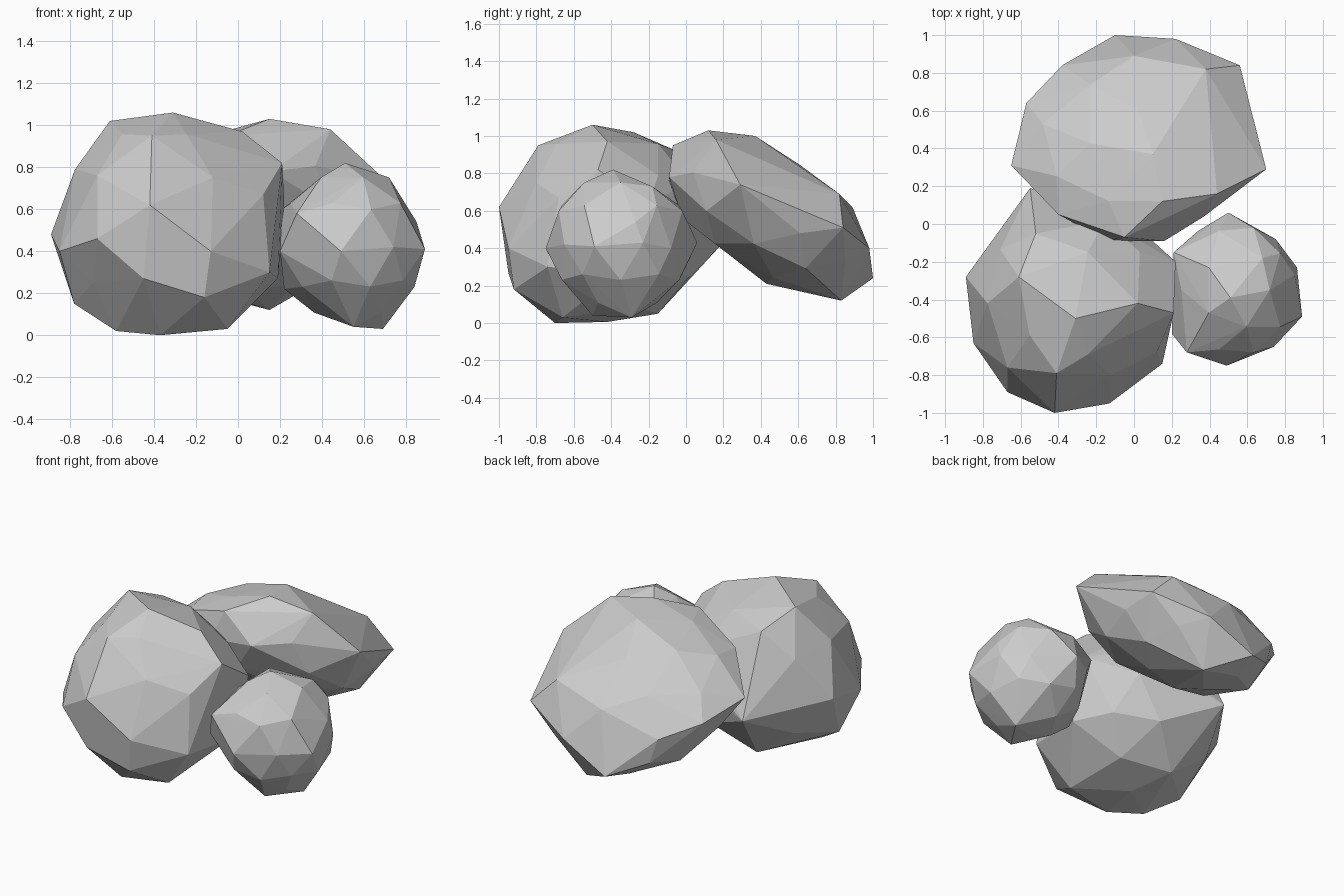
import bpy, bmesh
from mathutils import Vector, Matrix
from math import radians


def rock(name, center, radii, tilt, corners):
    """Faceted boulder: ellipsoid icosphere, nearest vertices pulled to key corners."""
    bm = bmesh.new()
    bmesh.ops.create_icosphere(bm, subdivisions=2, radius=1)
    c = Vector(center)
    m = (Matrix.Translation(c) @ Matrix.Rotation(radians(tilt), 4, 'X')
         @ Matrix.Diagonal((*radii, 1)))
    inv = m.inverted()
    # match each corner to a free vertex in unit-sphere space
    free = list(bm.verts)
    moves = {}
    for p in corners:
        d = (inv @ Vector(p)).normalized()
        v = max(free, key=lambda q: q.co.normalized().dot(d))
        free.remove(v)
        moves[v] = Vector(p)
    for v in bm.verts:
        v.co = moves[v] if v in moves else m @ (v.co * 0.97)
    pts = [v.co.copy() for v in bm.verts]
    bm.free()
    # convex skin over the points
    bm = bmesh.new()
    for p in pts:
        bm.verts.new(p)
    bmesh.ops.convex_hull(bm, input=bm.verts)
    bmesh.ops.delete(bm, geom=[v for v in bm.verts if not v.link_faces], context='VERTS')
    bmesh.ops.recalc_face_normals(bm, faces=bm.faces)
    me = bpy.data.meshes.new(name)
    bm.to_mesh(me)
    bm.free()
    ob = bpy.data.objects.new(name, me)
    bpy.context.collection.objects.link(ob)


# large front boulder
rock("large_boulder", (-0.33, -0.42, 0.52), (0.54, 0.56, 0.53), 0, [
    (-0.89, -0.28, 0.48), (-0.85, -0.63, 0.40), (-0.67, -0.89, 0.46),
    (-0.42, -1.0, 0.62), (-0.13, -0.95, 0.40), (-0.45, -0.95, 0.27),
    (-0.12, -0.80, 0.75), (0.15, -0.74, 0.30), (0.12, -0.68, 0.67),
    (0.21, -0.47, 0.82), (0.02, -0.42, 0.97), (-0.31, -0.5, 1.06),
    (-0.61, -0.28, 1.02), (-0.41, -0.79, 0.95), (-0.67, -0.76, 0.76),
    (-0.55, 0.19, 0.42), (-0.37, -0.70, 0.0), (-0.58, -0.60, 0.02),
    (-0.05, -0.66, 0.03), (-0.42, -0.15, 0.05), (-0.78, -0.5, 0.15),
    (0.22, -0.20, 0.64), (-0.52, -0.05, 0.92), (0.19, -0.35, 0.27),
    (-0.16, -0.92, 0.18), (-0.15, 0.02, 0.75)])

# flat boulder leaning at the back
rock("leaning_boulder", (0.02, 0.446, 0.57), (0.61, 0.60, 0.33), -30, [
    (0.70, 0.29, 0.74), (0.56, 0.84, 0.51), (0.58, 0.61, 0.48),
    (0.44, 0.16, 0.98), (0.15, 0.12, 1.03), (-0.05, -0.07, 0.95),
    (-0.14, -0.09, 0.75), (0.16, -0.09, 0.78), (-0.40, 0.05, 0.82),
    (-0.65, 0.31, 0.65), (-0.57, 0.64, 0.58), (-0.38, 0.84, 0.50),
    (-0.10, 1.0, 0.24), (0.22, 0.98, 0.40), (0.15, 0.83, 0.12),
    (0.05, 0.43, 0.21), (0.1, 0.37, 1.0), (0.38, 0.82, 0.69),
    (0.0, -0.02, 0.56), (0.0, 0.89, 0.62)])

# small boulder on the right
rock("small_boulder", (0.54, -0.35, 0.43), (0.35, 0.40, 0.39), 0, [
    (0.51, -0.39, 0.82), (0.68, -0.18, 0.73), (0.85, -0.27, 0.54),
    (0.89, -0.49, 0.41), (0.75, -0.08, 0.40), (0.50, 0.06, 0.43),
    (0.21, -0.15, 0.60), (0.20, -0.58, 0.40), (0.28, -0.68, 0.58),
    (0.49, -0.75, 0.40), (0.74, -0.65, 0.42), (0.69, -0.29, 0.03),
    (0.55, -0.50, 0.04), (0.84, -0.35, 0.23), (0.22, -0.35, 0.22)])
